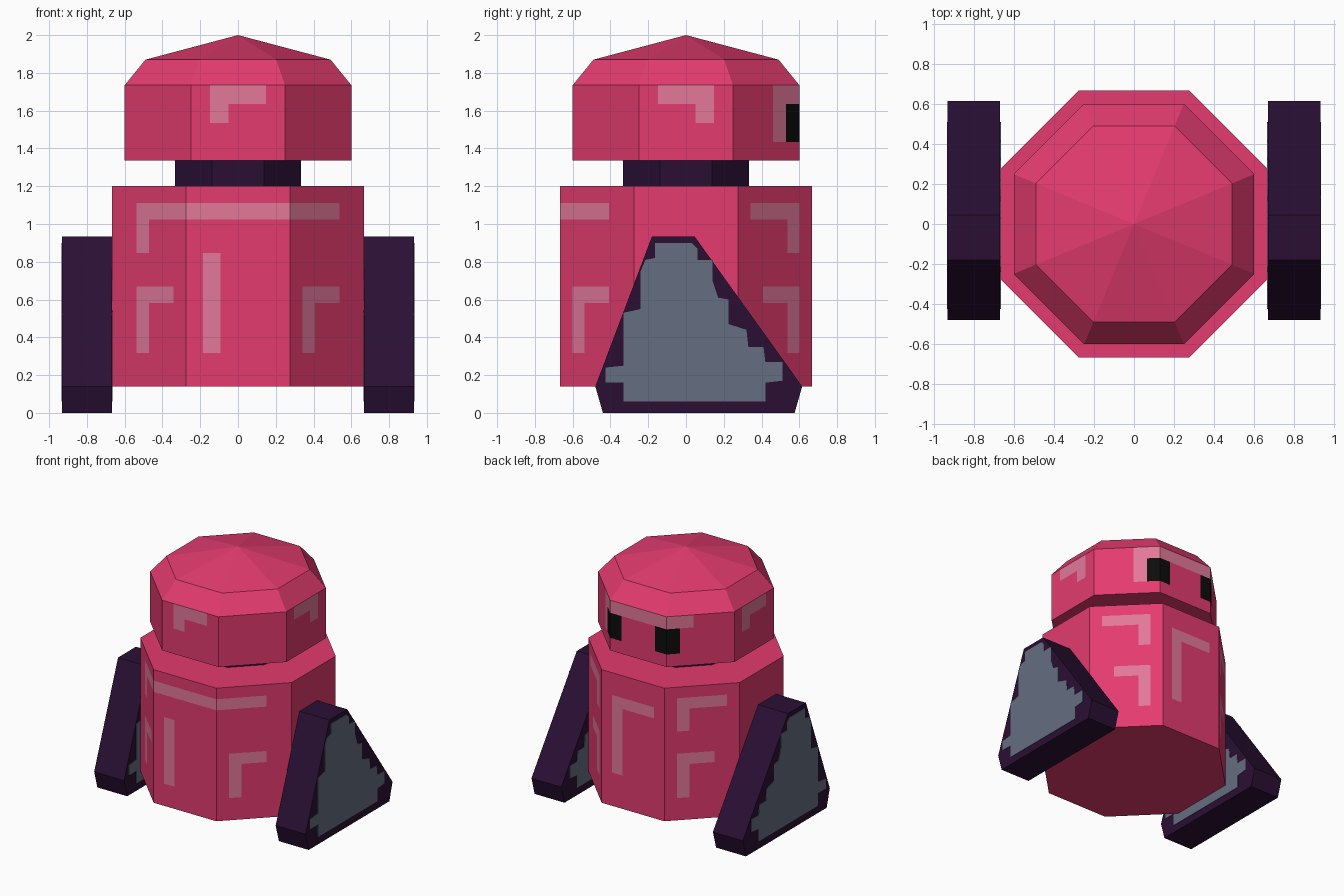
import bpy, bmesh, math
from mathutils import Vector

if "Cube" in bpy.data.objects:
    bpy.data.objects.remove(bpy.data.objects["Cube"])


def material(name, rgb):
    m = bpy.data.materials.new(name)
    lin = [((c / 255 + 0.055) / 1.055) ** 2.4 if c > 10 else c / 255 / 12.92 for c in rgb]
    m.diffuse_color = (*lin, 1)
    m.use_nodes = True
    m.node_tree.nodes["Principled BSDF"].inputs["Base Color"].default_value = m.diffuse_color
    return m


PINK = material("pink", (227, 59, 111))
LIGHT = material("light pink", (226, 120, 155))
BLACK = material("black", (13, 12, 13))
DARK = material("dark purple", (42, 15, 52))
GREY = material("slate grey", (101, 111, 129))


def finish(name, bm, mats, fix_normals=False):
    if fix_normals:
        bmesh.ops.recalc_face_normals(bm, faces=bm.faces)
    me = bpy.data.meshes.new(name)
    bm.to_mesh(me)
    bm.free()
    for m in mats:
        me.materials.append(m)
    ob = bpy.data.objects.new(name, me)
    bpy.context.collection.objects.link(ob)
    return ob


def ring(apothem, z):
    """Octagon corners; side k (0 = front, counting anticlockwise) runs from corner k to k + 1."""
    r = apothem / math.cos(math.pi / 8)
    return [Vector((r * math.cos(a), r * math.sin(a), z))
            for a in (math.radians(-112.5 + 45 * k) for k in range(8))]


def drum(name, apothem, z0, z1, mats, cols=1, rows=1, marks={}, roof=()):
    """Octagonal drum. marks[side] = (material, left, right, top, bottom) in grid cells."""
    bm = bmesh.new()

    def face(pts, mat=0):
        bm.faces.new([bm.verts.new(p) for p in pts]).material_index = mat

    low, high = ring(apothem, z0), ring(apothem, z1)
    row_cuts = sorted({0, rows} | {v for ms in marks.values() for m in ms for v in m[3:]})
    for k in range(8):
        ms = marks.get(k, ())
        col_cuts = sorted({0, cols} | {u for m in ms for u in m[1:3]})
        n = (k + 1) % 8

        def at(u, v):
            p = high[k].lerp(high[n], u / cols)
            p.z = z1 + (z0 - z1) * v / rows
            return p

        for u0, u1 in zip(col_cuts, col_cuts[1:]):
            for v0, v1 in zip(row_cuts, row_cuts[1:]):
                mat = 0
                for m, a, b, c, d in ms:
                    if a <= u0 and u1 <= b and c <= v0 and v1 <= d:
                        mat = m
                face([at(u0, v1), at(u1, v1), at(u1, v0), at(u0, v0)], mat)
    face(low[::-1])
    if roof:
        # bevelled ring, then a shallow cone
        (shoulder, zs), apex = roof
        top = ring(shoulder, zs)
        for k in range(8):
            n = (k + 1) % 8
            face([high[k], high[n], top[n], top[k]])
            face([top[k], top[n], Vector((0, 0, apex))])
    else:
        face(high)
    bmesh.ops.remove_doubles(bm, verts=bm.verts, dist=1e-5)
    return finish(name, bm, mats)


def prism(name, profile, x0, x1, mat):
    """Extrude a (y, z) outline from x0 to x1."""
    bm = bmesh.new()
    f = bm.faces.new([bm.verts.new((x0, y, z)) for y, z in profile])
    ext = bmesh.ops.extrude_face_region(bm, geom=[f])
    bmesh.ops.translate(bm, vec=(x1 - x0, 0, 0),
                        verts=[g for g in ext["geom"] if isinstance(g, bmesh.types.BMVert)])
    return finish(name, bm, [mat], True)


# Body with painted highlight strips
drum("body", 0.667, 0.14, 1.2, [PINK, LIGHT], 6, 12, {
    0: [(1, 0, 6, 1, 2), (1, 1, 2, 4, 10)],
    1: [(1, 0, 4, 1, 2), (1, 1, 4, 6, 7), (1, 1, 2, 6, 10)],
    3: [(1, 1, 5, 1, 2), (1, 4, 5, 1, 4), (1, 2, 5, 6, 7), (1, 4, 5, 6, 10)],
    4: [(1, 1, 5, 2, 3), (1, 1, 2, 2, 9)],
    5: [(1, 1, 5, 1, 2), (1, 1, 2, 1, 4), (1, 1, 4, 6, 7), (1, 1, 2, 6, 10)],
    7: [(1, 2, 6, 1, 2), (1, 2, 3, 1, 4), (1, 2, 5, 6, 7), (1, 2, 3, 6, 10)],
})

# Neck
drum("neck", 0.333, 1.2, 1.335, [DARK])

# Head with highlights, and eyes wrapped round the two rear corners
drum("head", 0.6, 1.335, 1.735, [PINK, LIGHT, BLACK], 5, 4, {
    0: [(1, 1, 4, 0, 1), (1, 1, 2, 0, 2)],
    2: [(1, 1, 4, 0, 1), (1, 3, 4, 0, 2)],
    3: [(1, 3, 5, 0, 1), (1, 3, 4, 0, 3), (2, 4, 5, 1, 3)],
    4: [(1, 0, 5, 0, 1), (2, 0, 1, 1, 3), (2, 4, 5, 1, 3)],
    5: [(1, 0, 2, 0, 1), (2, 0, 1, 1, 3)],
    6: [(1, 1, 4, 0, 1), (1, 1, 2, 0, 2)],
}, roof=((0.49, 1.87), 2.0))

# Legs with a stepped grey panel on both broad sides
LEG = [(-0.48, 0.14), (-0.44, 0), (0.575, 0), (0.615, 0.14), (0.045, 0.935), (-0.18, 0.935)]
PANEL = [(-0.165, 0.9), (-0.165, 0.82), (-0.215, 0.81), (-0.24, 0.75), (-0.24, 0.55),
         (-0.33, 0.53), (-0.33, 0.25), (-0.425, 0.24), (-0.425, 0.16), (-0.33, 0.16),
         (-0.33, 0.06), (0.42, 0.06), (0.42, 0.16), (0.51, 0.17), (0.51, 0.27),
         (0.42, 0.27), (0.41, 0.35), (0.33, 0.35), (0.32, 0.44), (0.225, 0.47),
         (0.225, 0.6), (0.17, 0.61), (0.14, 0.7), (0.14, 0.81), (0.06, 0.81),
         (0.06, 0.87), (0.03, 0.9)]
for side, s in (("right", 1), ("left", -1)):
    prism(side + "_leg", LEG, s * 0.668, s * 0.931, DARK)
    prism(side + "_leg_outer_panel", PANEL, s * 0.929, s * 0.934, GREY)
    prism(side + "_leg_inner_panel", PANEL, s * 0.665, s * 0.67, GREY)
